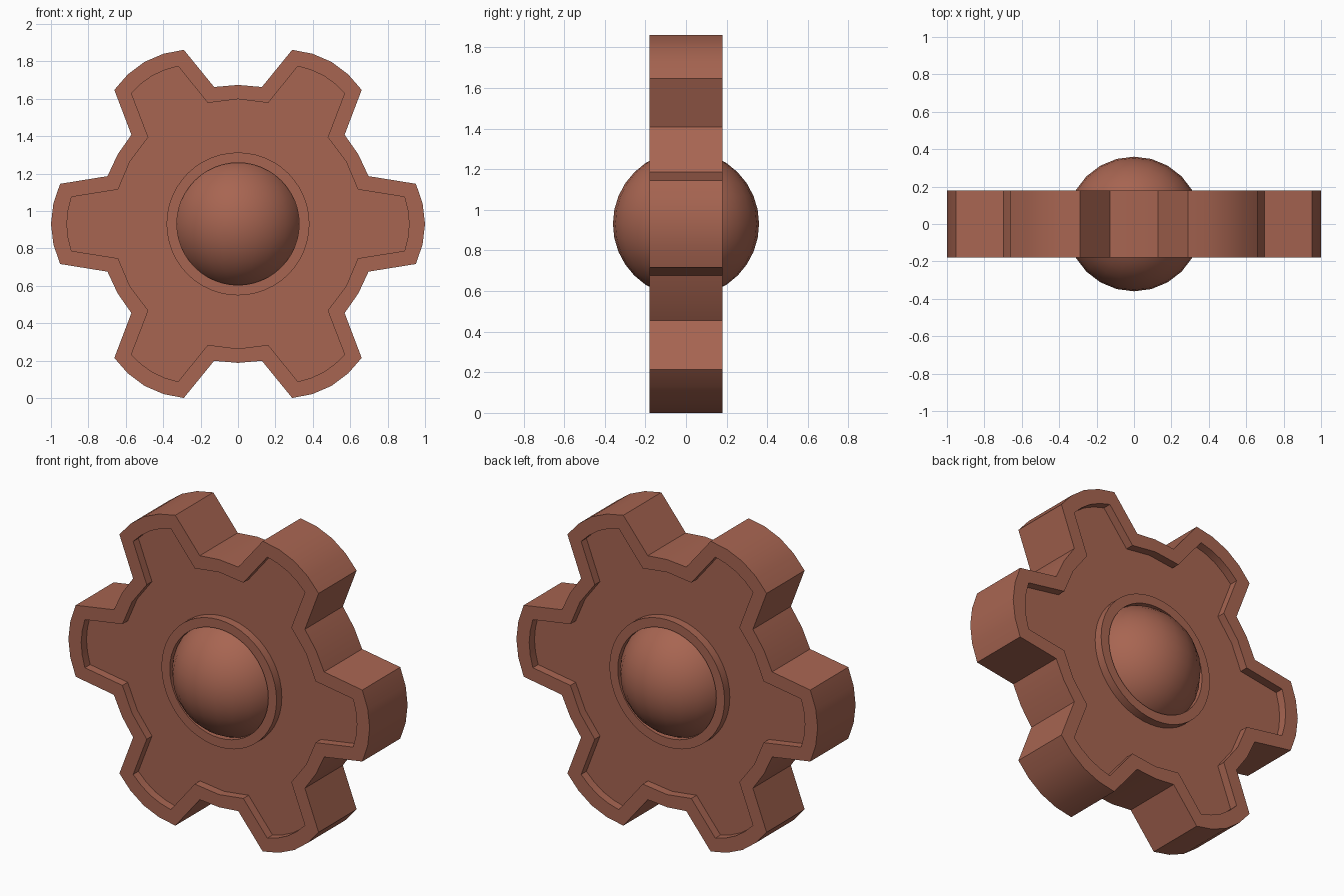
import bpy, bmesh
from math import cos, sin, radians, pi
from mathutils import Matrix

if "Cube" in bpy.data.objects:
    bpy.data.objects.remove(bpy.data.objects["Cube"], do_unlink=True)

TEETH = 6
CENTRE_Z = 0.931
HALF = 0.18      # half thickness of the gear
FLOOR = 0.13     # height of the recessed faces
HUB_R, BORE_R, BALL_R = 0.382, 0.327, 0.36

clay = bpy.data.materials.new("terracotta")
clay.use_nodes = True
colour = (0.39, 0.13, 0.083, 1)
clay.diffuse_color = colour
clay.node_tree.nodes["Principled BSDF"].inputs["Base Color"].default_value = colour


def finish(name, bm):
    bmesh.ops.recalc_face_normals(bm, faces=bm.faces[:])
    mesh = bpy.data.meshes.new(name)
    bm.to_mesh(mesh)
    bm.free()
    mesh.materials.append(clay)
    obj = bpy.data.objects.new(name, mesh)
    bpy.context.collection.objects.link(obj)
    bpy.ops.object.select_all(action='DESELECT')
    obj.select_set(True)
    bpy.context.view_layer.objects.active = obj
    bpy.ops.object.shade_smooth_by_angle(angle=radians(25))
    return obj


def gear_outline(tooth):
    """Repeat one tooth, given as (angle, radius) pairs, round the axis."""
    points = []
    for i in range(TEETH):
        for angle, r in tooth:
            a = radians(angle + i * 360 / TEETH)
            points.append((r * cos(a), r * sin(a)))
    return points


def circle(r, n=48):
    return [(r * cos(2 * pi * i / n), r * sin(2 * pi * i / n)) for i in range(n)]


def ring(bm, outline, y):
    return [bm.verts.new((x, y, z + CENTRE_Z)) for x, z in outline]


def bridge(bm, a, b):
    for i in range(len(a)):
        j = (i + 1) % len(a)
        bm.faces.new((a[i], a[j], b[j], b[i]))


def tooth(root_a, root_r, tip_a, tip_r, mid_r, top_r):
    return [(-root_a, root_r), (-tip_a, tip_r), (-tip_a / 2, mid_r), (0, top_r),
            (tip_a / 2, mid_r), (tip_a, tip_r), (root_a, root_r), (30, root_r)]


# Gear body with a raised rim and a recessed face on both sides
outer = gear_outline(tooth(20.1, 0.743, 12.7, 0.975, 0.993, 1.0))
inner = gear_outline(tooth(16, 0.667, 9.2, 0.902, 0.911, 0.915))
bm = bmesh.new()
loops = [ring(bm, inner, -FLOOR), ring(bm, inner, -HALF), ring(bm, outer, -HALF),
         ring(bm, outer, HALF), ring(bm, inner, HALF), ring(bm, inner, FLOOR)]
for a, b in zip(loops, loops[1:]):
    bridge(bm, a, b)
bm.faces.new(loops[0])
bm.faces.new(loops[-1])
finish("gear_body", bm)

# Hub collars round the ball
for name, side in (("front_hub_collar", -1), ("back_hub_collar", 1)):
    bm = bmesh.new()
    loops = [ring(bm, circle(r), side * y) for r, y in
             ((HUB_R, FLOOR), (HUB_R, HALF), (BORE_R, HALF), (BORE_R, FLOOR))]
    for a, b in zip(loops, loops[1:]):
        bridge(bm, a, b)
    finish(name, bm)

# Central ball
bm = bmesh.new()
bmesh.ops.create_uvsphere(bm, u_segments=24, v_segments=16, radius=BALL_R,
                          matrix=Matrix.Translation((0, 0, CENTRE_Z)))
finish("hub_ball", bm)
